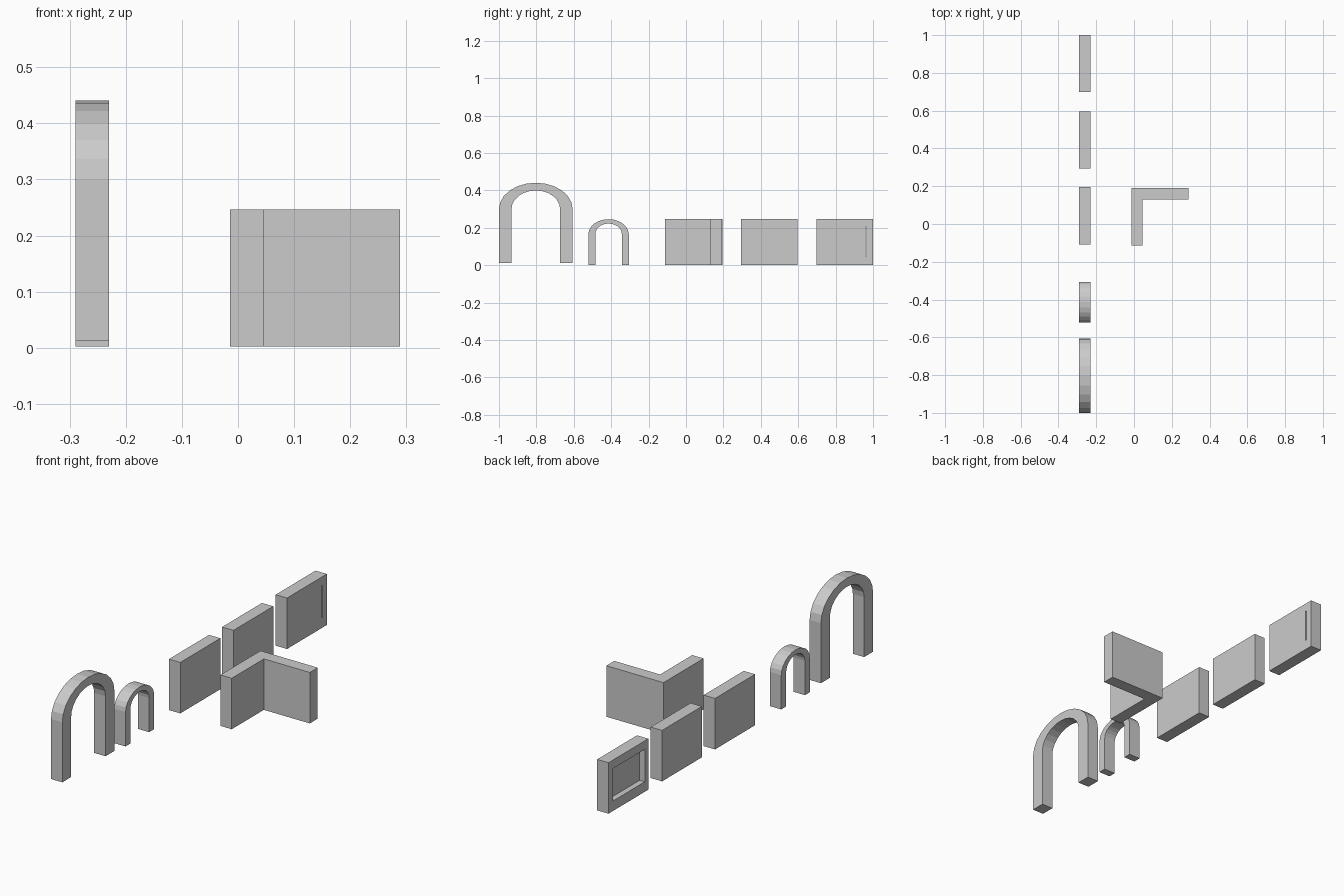
import bpy, bmesh, math

if "Cube" in bpy.data.objects:
    bpy.data.objects.remove(bpy.data.objects["Cube"])

X0, X1 = -0.29, -0.23        # the common wall thickness
Z0, Z1 = 0.002, 0.246        # bottom and top of the wall pieces


def finish(bm, name):
    bmesh.ops.recalc_face_normals(bm, faces=bm.faces)
    mesh = bpy.data.meshes.new(name)
    bm.to_mesh(mesh)
    bm.free()
    obj = bpy.data.objects.new(name, mesh)
    bpy.context.collection.objects.link(obj)
    return obj


def extrude(bm, faces, vec):
    geo = bmesh.ops.extrude_face_region(bm, geom=faces)["geom"]
    verts = [g for g in geo if isinstance(g, bmesh.types.BMVert)]
    bmesh.ops.translate(bm, verts=verts, vec=vec)


def slab(name, x0, x1, y0, y1, z0=Z0, z1=Z1):
    return prism(name, [(x0, y0), (x1, y0), (x1, y1), (x0, y1)], z0, z1)


def prism(name, plan, z0=Z0, z1=Z1):
    bm = bmesh.new()
    face = bm.faces.new([bm.verts.new((x, y, z0)) for x, y in plan])
    extrude(bm, [face], (0, 0, z1 - z0))
    return finish(bm, name)


def band(name, outer, inner, closed=False):
    """Strip between two (y, z) outlines, extruded through the wall thickness."""
    bm = bmesh.new()
    a = [bm.verts.new((X0, y, z)) for y, z in outer]
    b = [bm.verts.new((X0, y, z)) for y, z in inner]
    n = len(a)
    faces = []
    for i in range(n if closed else n - 1):
        j = (i + 1) % n
        faces.append(bm.faces.new((a[i], a[j], b[j], b[i])))
    extrude(bm, faces, (X1 - X0, 0, 0))
    return finish(bm, name)


def arch_line(yc, half, base, spring, rise, segments=12):
    pts = [(yc + half, base)]
    for i in range(segments + 1):
        t = math.pi * i / segments
        pts.append((yc + half * math.cos(t), spring + rise * math.sin(t)))
    return pts + [(yc - half, base)]


def rect(y0, y1, z0, z1):
    return [(y0, z0), (y1, z0), (y1, z1), (y0, z1)]


# arches
band("large_arch",
     arch_line(-0.803, 0.197, 0.013, 0.30, 0.141),
     arch_line(-0.803, 0.130, 0.013, 0.30, 0.10))
band("small_arch",
     arch_line(-0.414, 0.108, Z0, 0.166, 0.08),
     arch_line(-0.414, 0.071, Z0, 0.166, 0.057))

# straight walls
slab("plain_wall_near", X0, X1, -0.108, 0.195)
slab("plain_wall_far", X0, X1, 0.294, 0.595)

# corner wall
prism("corner_wall", [(-0.014, -0.113), (0.046, -0.113), (0.046, 0.13),
                      (0.289, 0.13), (0.289, 0.19), (-0.014, 0.19)])

# window wall: frame, with a set-back panel leaving a thin gap at one side
band("window_wall_frame", rect(0.699, 1.0, Z0, Z1),
     rect(0.726, 0.966, 0.05, 0.205), closed=True)
slab("window_wall_panel", X0 + 0.027, X1, 0.726, 0.961, 0.05, 0.205)
